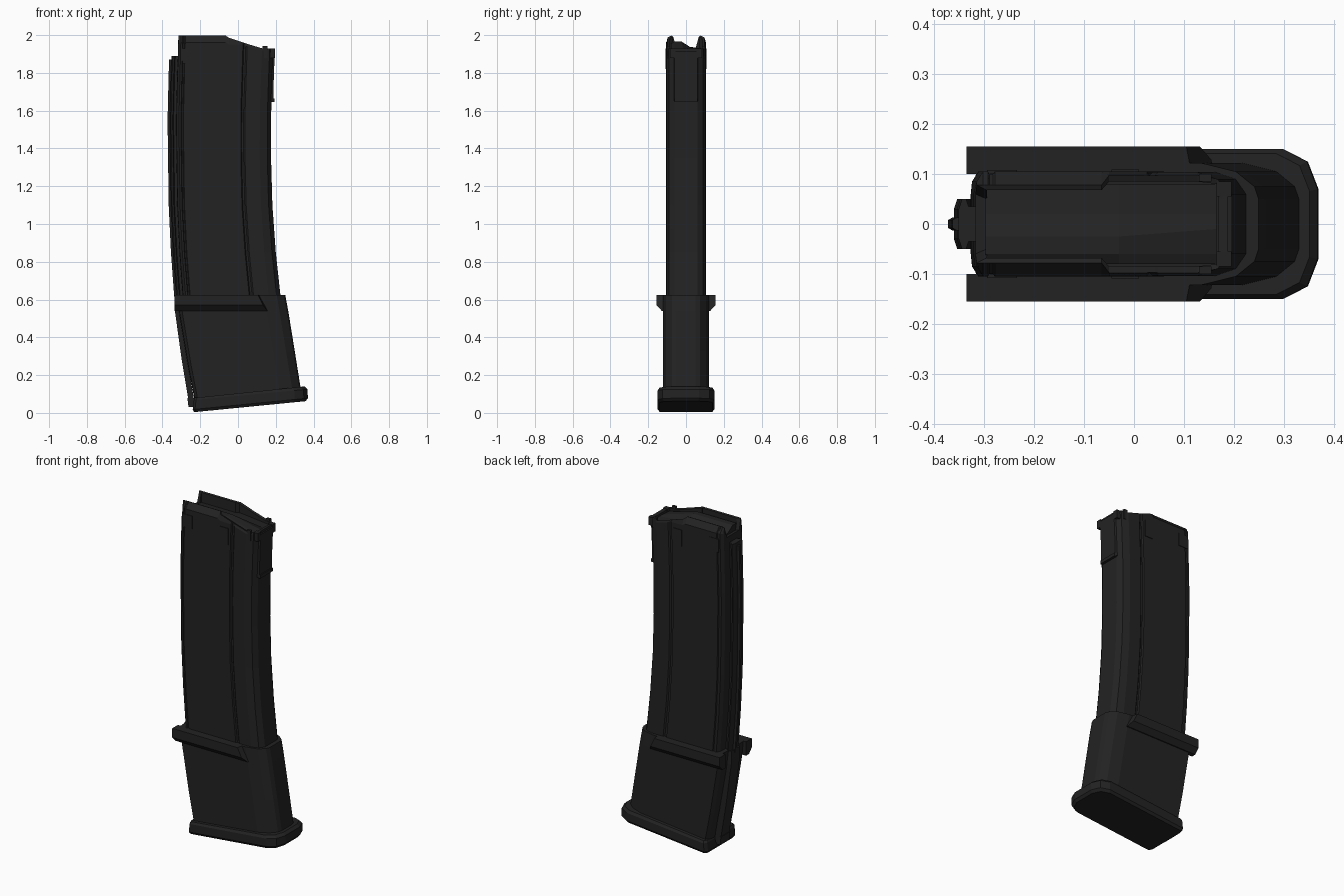
import bpy, bmesh, math

if "Cube" in bpy.data.objects:
    bpy.data.objects.remove(bpy.data.objects["Cube"])

black = bpy.data.materials.new("matte_black")
black.diffuse_color = (0.0165, 0.0165, 0.0165, 1)
black.use_nodes = True
black.node_tree.nodes["Principled BSDF"].inputs["Base Color"].default_value = black.diffuse_color


def finish(name, bm):
    bmesh.ops.recalc_face_normals(bm, faces=bm.faces)
    me = bpy.data.meshes.new(name)
    bm.to_mesh(me)
    bm.free()
    me.materials.append(black)
    ob = bpy.data.objects.new(name, me)
    bpy.context.collection.objects.link(ob)
    return ob


def loft(name, rings, close=False):
    """Skin a list of equal-length point rings and cap the ends."""
    bm = bmesh.new()
    vs = [[bm.verts.new(p) for p in r] for r in rings]
    n = len(vs[0])
    for a, b in zip(vs, vs[1:]):
        for i in range(n):
            j = (i + 1) % n
            bm.faces.new((a[i], a[j], b[j], b[i]))
    bm.faces.new(vs[0])
    bm.faces.new(vs[-1])
    return finish(name, bm)


def mirrored(half):
    return half + [(u, -y) for u, y in reversed(half)]


def ring(section, left, right, k=1.0):
    """Place a section (u from rear to front, y) between two (x, z) points."""
    (x0, z0), (x1, z1) = left, right
    return [(x0 + (x1 - x0) * u, y * k, z0 + (z1 - z0) * u) for u, y in section]


def box(name, x0, x1, y0, y1, z0, z1, dx=0.0):
    """Box whose top is shifted by dx."""
    base = [(x0, y0), (x1, y0), (x1, y1), (x0, y1)]
    return loft(name, [[(x, y, z0) for x, y in base],
                       [(x + dx, y, z1) for x, y in base]])


def lerp_table(t, z):
    for (za, a), (zb, b) in zip(t, t[1:]):
        if z <= zb:
            return a + (b - a) * (z - za) / (zb - za)
    return t[-1][1]


REAR = [(0.5, -0.275), (0.62, -0.293), (0.85, -0.31), (1.1, -0.322),
        (1.55, -0.328), (1.8, -0.322), (2.0, -0.314)]
FRONT = [(0.5, 0.24), (0.62, 0.225), (0.85, 0.2), (1.1, 0.182),
         (1.35, 0.175), (1.6, 0.176), (1.8, 0.183), (2.0, 0.193)]

# curved main body with grooves, open top and curled feed lips
body_sec = mirrored([
    (0, 0.06), (0.005, 0.085), (0.03, 0.105), (0.05, 0.105), (0.056, 0.099),
    (0.07, 0.099), (0.077, 0.105), (0.5, 0.105), (0.53, 0.105), (0.68, 0.105),
    (0.69, 0.097), (0.71, 0.097), (0.725, 0.104), (0.88, 0.104),
    (0.96, 0.09), (1, 0.06)])


def top_height(x, y):
    if x < -0.30 and abs(y) < 0.065:
        return 1.93
    if x < -0.06:
        return 1.997
    if x < 0.09:
        return 1.99 - (x + 0.06) / 0.15 * 0.05
    return 1.93


def body_ring(z):
    return ring(body_sec, (lerp_table(REAR, z), z), (lerp_table(FRONT, z), z))


rings = [body_ring(z) for z in (0.5, 0.62, 0.75, 0.85, 0.97, 1.1, 1.22, 1.35, 1.5, 1.6, 1.8)]
rim, lip, inner, floor = [], [], [], []
for x, y, z in body_ring(1.9):
    h = top_height(x, y)
    s = math.copysign(1, y)
    ly = min(abs(y), 0.078 if x < -0.055 else 0.098)
    iy = max(min(ly - 0.01, 0.085), 0.03)
    ix = min(max(x, -0.295), 0.168)
    rim.append((x, y, h - 0.035 if x < 0.0 else h - 0.012))
    lip.append((x, s * ly, h))
    inner.append((ix, s * iy, h - 0.004))
    floor.append((ix, s * iy, 1.89))
loft("magazine_body", rings + [rim, lip, inner, floor])

# rear spine with a narrow centre ridge
for name, hw, off, ztop in (("rear_spine", 0.05, 0.033, 1.89),
                            ("spine_ridge", 0.013, 0.045, 1.87)):
    out = []
    for z in (0.5, 0.62, 0.85, 1.1, 1.32, 1.55, 1.8, ztop):
        x = lerp_table(REAR, z)
        out.append([(x + 0.02, -hw * 0.7, z), (x - off * 0.4, -hw * 0.7, z),
                    (x - off * 0.55, -hw, z), (x - off * 0.8, -hw, z),
                    (x - off, -hw * 0.6, z), (x - off, hw * 0.6, z),
                    (x - off * 0.8, hw, z), (x - off * 0.55, hw, z),
                    (x - off * 0.4, hw * 0.7, z), (x + 0.02, hw * 0.7, z)])
    loft(name, out)

# follower: raised on one side, ramping down to the front
bm = bmesh.new()
lo, hi = 1.93, 1.967
back = [bm.verts.new((-0.298, y, z)) for y, z in
        ((-0.08, hi - 0.012), (-0.06, hi), (-0.025, hi), (0.02, lo + 0.008), (0.08, lo))]
mid = [bm.verts.new((-0.03, y, z)) for y, z in
       ((-0.08, hi - 0.012), (-0.06, hi), (-0.025, hi), (0.02, lo + 0.006), (0.08, lo))]
end = [bm.verts.new((0.165, y, z)) for y, z in
       ((-0.08, 1.91), (-0.06, 1.912), (-0.01, 1.915), (0.02, 1.915), (0.08, 1.91))]
for a, b in ((back, mid), (mid, end)):
    for i in range(4):
        bm.faces.new((a[i], b[i], b[i + 1], a[i + 1]))
res = bmesh.ops.extrude_face_region(bm, geom=bm.faces[:])
for v in res["geom"]:
    if isinstance(v, bmesh.types.BMVert):
        v.co.z = 1.87
finish("follower", bm)

# front catch plate, catch bump and rim tabs
loft("front_plate", [[(x, y, z) for x, y in ((f - 0.02, -0.07), (f + 0.006, -0.06),
                                             (f + 0.006, 0.06), (f - 0.02, 0.07))]
                     for z, f in ((1.65, 0.181), (1.8, 0.184), (1.915, 0.19))])
box("front_catch", 0.16, 0.193, -0.06, 0.06, 1.645, 1.665)
for s in (-1, 1):
    box("front_rim_tab", 0.165, 0.195, *sorted((s * 0.055, s * 0.085)), 1.88, 1.93)
    box("side_rim_tab", 0.13, 0.155, *sorted((s * 0.085, s * 0.1)), 1.88, 1.942)
    # thin raised pads near the top of the side walls
    box("side_pad", -0.045, 0.01, *sorted((s * 0.1, s * 0.109)), 1.82, 1.92)
    box("rear_side_pad", -0.295, -0.235, *sorted((s * 0.1, s * 0.108)), 1.85, 1.93)

# lower sleeve
sleeve_sec = mirrored([(0, 0.07), (0.005, 0.1), (0.03, 0.121), (0.8, 0.122),
                       (0.92, 0.105), (0.985, 0.075), (1, 0.05)])
loft("lower_sleeve", [ring(sleeve_sec, l, r) for l, r in (
    ((-0.228, 0.06), (0.335, 0.11)), ((-0.265, 0.25), (0.30, 0.33)),
    ((-0.31, 0.52), (0.266, 0.54)), ((-0.32, 0.625), (0.25, 0.625)))])

# rear rib of the sleeve
loft("sleeve_rib", [[(x + 0.03, -0.055, z), (x, -0.04, z), (x, 0.04, z), (x + 0.03, 0.055, z)]
                    for x, z in ((-0.258, 0.04), (-0.298, 0.28), (-0.334, 0.54), (-0.334, 0.62))])

# side flanges with chamfered underside and slanted front end
flange = ((0.10, 0.54), (0.128, 0.54), (0.155, 0.57), (0.155, 0.625), (0.10, 0.625))
for s in (-1, 1):
    ends = []
    for e in (0, 1):
        ends.append([(-0.336 if not e else 0.158 - (z - 0.54) * 0.5 - max(y - 0.12, 0) * 0.3,
                      s * y, z) for y, z in flange])
    loft("side_flange", ends)

# tilted base plate
plate_sec = mirrored([(0, 0.08), (0, 0.13), (0.02, 0.15), (0.885, 0.15),
                      (0.965, 0.125), (1, 0.07)])
loft("base_plate", [ring(plate_sec, l, r, k) for l, r, k in (
    ((-0.232, 0.004), (0.358, 0.062), 0.93), ((-0.24, 0.018), (0.37, 0.078), 1),
    ((-0.234, 0.068), (0.368, 0.125), 1), ((-0.228, 0.08), (0.352, 0.14), 0.94))])

# rear latch under the base
box("base_latch", -0.262, -0.22, -0.045, 0.045, 0.03, 0.08, -0.006)
